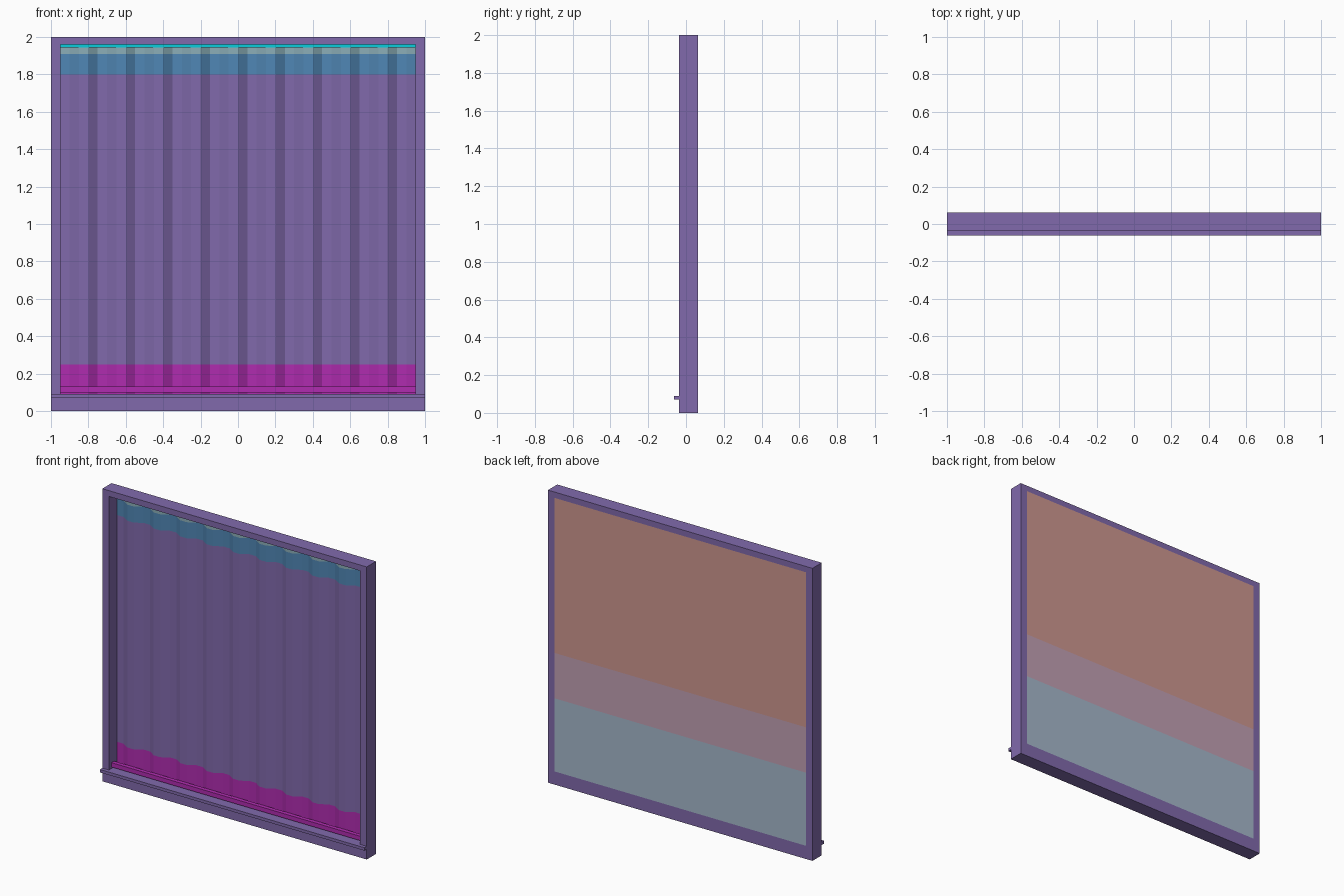
import bpy, bmesh

if "Cube" in bpy.data.objects:
    bpy.data.objects.remove(bpy.data.objects["Cube"])

def lin(c):
    c /= 255
    return c / 12.92 if c <= 0.04045 else ((c + 0.055) / 1.055) ** 2.4

def mat(name, r, g, b):
    m = bpy.data.materials.new(name)
    m.diffuse_color = (lin(r), lin(g), lin(b), 1)
    m.use_nodes = True
    m.node_tree.nodes["Principled BSDF"].inputs["Base Color"].default_value = m.diffuse_color
    return m

purple = mat("purple", 129, 106, 172)
magenta = mat("magenta", 176, 44, 176)
teal = mat("teal_blue", 80, 135, 182)
pale = mat("pale_teal", 140, 175, 185)
cyan = mat("cyan", 10, 205, 220)
salmon = mat("salmon", 206, 151, 144)
mauve = mat("mauve", 194, 160, 180)
greyblue = mat("grey_blue", 166, 184, 203)

def make(name, verts, faces, mats, rule=None):
    me = bpy.data.meshes.new(name)
    me.from_pydata(verts, [], faces)
    for m in mats:
        me.materials.append(m)
    if rule:
        for p in me.polygons:
            p.material_index = rule(p.center)
    ob = bpy.data.objects.new(name, me)
    bpy.context.collection.objects.link(ob)
    return ob

def box(name, x0, x1, y0, y1, z0, z1, m):
    v = [(x, y, z) for z in (z0, z1) for x, y in ((x0, y0), (x1, y0), (x1, y1), (x0, y1))]
    f = [(3, 2, 1, 0), (4, 5, 6, 7)] + [(i, (i + 1) % 4, (i + 1) % 4 + 4, i + 4) for i in range(4)]
    return make(name, v, f, [m])

def sheet(name, profile, zs, mats, rule, flip=False):
    """Vertical sheet: a plan profile (x, y) repeated at several heights."""
    n = len(profile)
    v = [(x, y, z) for z in zs for x, y in profile]
    f = [(j * n + i, j * n + i + 1, (j + 1) * n + i + 1, (j + 1) * n + i)
         for j in range(len(zs) - 1) for i in range(n - 1)]
    if flip:
        f = [q[::-1] for q in f]
    return make(name, v, f, mats, rule)

Y0, Y1 = -0.0375, 0.0625      # frame front and back
XI, Z0, Z1 = 0.95, 0.09, 1.96  # opening

# frame: rectangular ring
def loop(x, z0, z1, y):
    return [(-x, y, z0), (x, y, z0), (x, y, z1), (-x, y, z1)]

rings = [loop(1, 0, 2, Y0), loop(XI, Z0, Z1, Y0), loop(XI, Z0, Z1, Y1), loop(1, 0, 2, Y1)]
faces = [(r * 4 + i, r * 4 + (i + 1) % 4, (r + 1) % 4 * 4 + (i + 1) % 4, (r + 1) % 4 * 4 + i)
         for r in range(4) for i in range(4)]
make("door_frame", sum(rings, []), faces, [purple])

# front ledge across the bottom
box("front_ledge", -1, 1, -0.0625, Y0, 0.07, 0.09, purple)

# corrugated door sheet, coloured in bands by height
depths = (0.05, 0.05, 0.018, 0.018)
profile = [(-XI + 0.05 * i, depths[i % 4]) for i in range(39)]
def band(c):
    return 1 if c.z < 0.25 else 0 if c.z < 1.8 else 2 if c.z < 1.91 else 3
sheet("corrugated_door", profile, [Z0, 0.25, 1.8, 1.91, Z1],
      [purple, magenta, teal, pale], band)

# bottom bar and top rail
box("bottom_bar", -XI, XI, -0.01, 0.018, 0.10, 0.13, magenta)
box("top_rail", -XI, XI, 0.012, 0.05, 1.943, 1.96, cyan)

# flat back panel in three bands
sheet("back_panel", [(-XI, Y1), (XI, Y1)], [Z0, 0.59, 0.9, Z1],
      [greyblue, mauve, salmon],
      lambda c: 0 if c.z < 0.59 else 1 if c.z < 0.9 else 2, flip=True)
